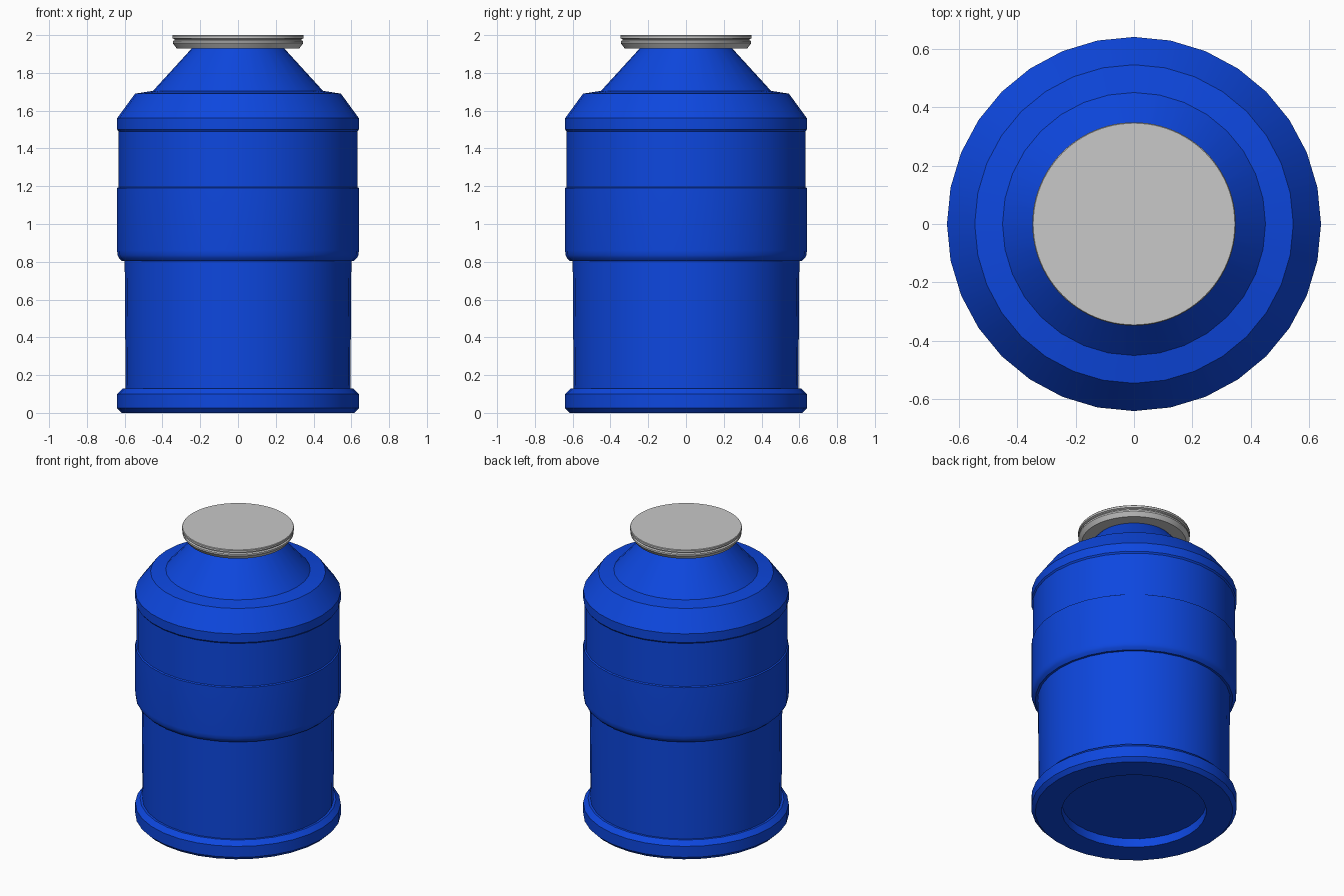
import bpy
import bmesh
from math import cos, sin, pi, radians

cube = bpy.data.objects.get("Cube")
if cube:
    bpy.data.objects.remove(cube, do_unlink=True)


def make_material(name, color, roughness):
    mat = bpy.data.materials.new(name)
    mat.use_nodes = True
    mat.diffuse_color = color
    shader = mat.node_tree.nodes["Principled BSDF"]
    shader.inputs["Base Color"].default_value = color
    shader.inputs["Roughness"].default_value = roughness
    return mat


def lathe(name, profile, sides, mat):
    """Turn (radius, height) points around z, closing both ends with a disc."""
    bm = bmesh.new()
    rings = []
    for r, z in profile:
        angles = [2 * pi * i / sides for i in range(sides)]
        rings.append([bm.verts.new((r * cos(a), r * sin(a), z)) for a in angles])
    for low, high in zip(rings, rings[1:]):
        for i in range(sides):
            j = (i + 1) % sides
            bm.faces.new((low[i], low[j], high[j], high[i]))
    bm.faces.new(rings[0][::-1])
    bm.faces.new(rings[-1])
    bmesh.ops.recalc_face_normals(bm, faces=bm.faces)
    mesh = bpy.data.meshes.new(name)
    bm.to_mesh(mesh)
    bm.free()
    mesh.materials.append(mat)
    obj = bpy.data.objects.new(name, mesh)
    bpy.context.collection.objects.link(obj)
    bpy.ops.object.select_all(action='DESELECT')
    obj.select_set(True)
    bpy.context.view_layer.objects.active = obj
    bpy.ops.object.shade_smooth_by_angle(angle=radians(30))
    return obj


blue = make_material("blue plastic", (0.004, 0.063, 0.74, 1), 0.5)
grey = make_material("light grey", (0.58, 0.58, 0.58, 1), 0.5)

# Body: recessed underside, foot ring, lower wall, wide grip band, shoulder, neck
body_profile = [
    (0.45, 0.06), (0.45, 0),
    (0.615, 0), (0.64, 0.025), (0.64, 0.1), (0.61, 0.13),
    (0.595, 0.13), (0.6, 0.805),
    (0.615, 0.805), (0.63, 0.82), (0.638, 0.835), (0.64, 0.86),
    (0.64, 1.19), (0.632, 1.195), (0.632, 1.49), (0.64, 1.5), (0.64, 1.56),
    (0.545, 1.69), (0.45, 1.705), (0.24, 1.935),
]
lathe("body", body_profile, 32, blue)

# Lid: flared lower lip, narrow groove and flat top disc
lid_profile = [
    (0.325, 1.93), (0.345, 1.957), (0.345, 1.968),
    (0.336, 1.973), (0.336, 1.978),
    (0.348, 1.983), (0.348, 1.996), (0.345, 2.0),
]
lathe("lid", lid_profile, 96, grey)
